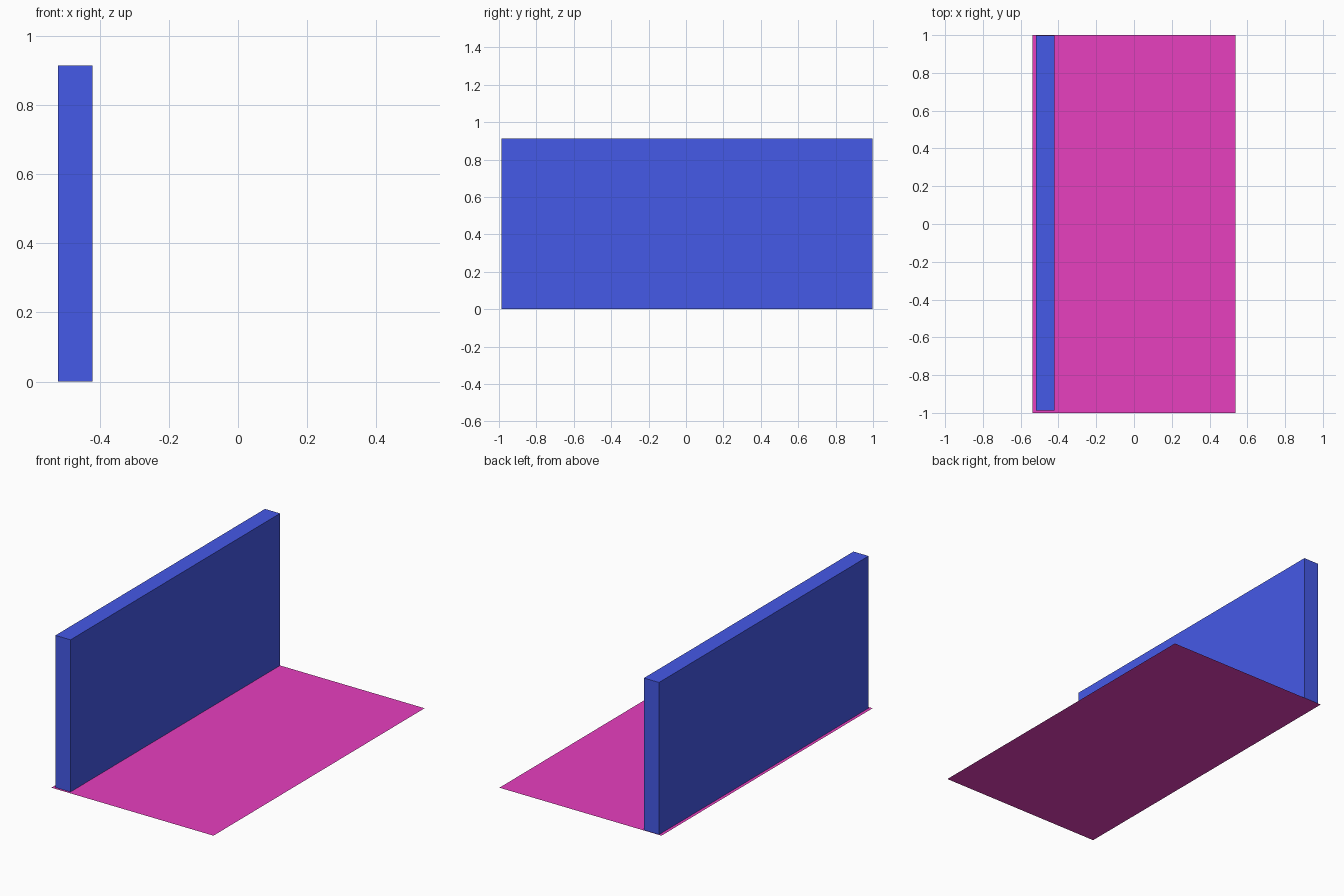
import bpy

if "Cube" in bpy.data.objects:
    bpy.data.objects.remove(bpy.data.objects["Cube"])


def coloured(obj, name, rgb):
    mat = bpy.data.materials.new(name)
    mat.diffuse_color = (*rgb, 1)
    mat.use_nodes = True
    mat.node_tree.nodes["Principled BSDF"].inputs["Base Color"].default_value = mat.diffuse_color
    obj.data.materials.append(mat)


def apply_scale():
    bpy.ops.object.transform_apply(location=False, rotation=False, scale=True)


# Thin floor sheet
bpy.ops.mesh.primitive_plane_add(size=1)
floor = bpy.context.object
floor.name = "floor"
floor.scale = (1.075, 2.0, 1)
apply_scale()
coloured(floor, "magenta", (0.8, 0.05, 0.52))

# Upright wall along the left edge
x0, x1 = -0.52, -0.42
y0, y1 = -0.987, 0.998
height = 0.912
bpy.ops.mesh.primitive_cube_add(
    size=1, location=((x0 + x1) / 2, (y0 + y1) / 2, height / 2 + 0.001))
wall = bpy.context.object
wall.name = "wall"
wall.scale = (x1 - x0, y1 - y0, height)
apply_scale()
coloured(wall, "blue", (0.06, 0.1, 0.8))
